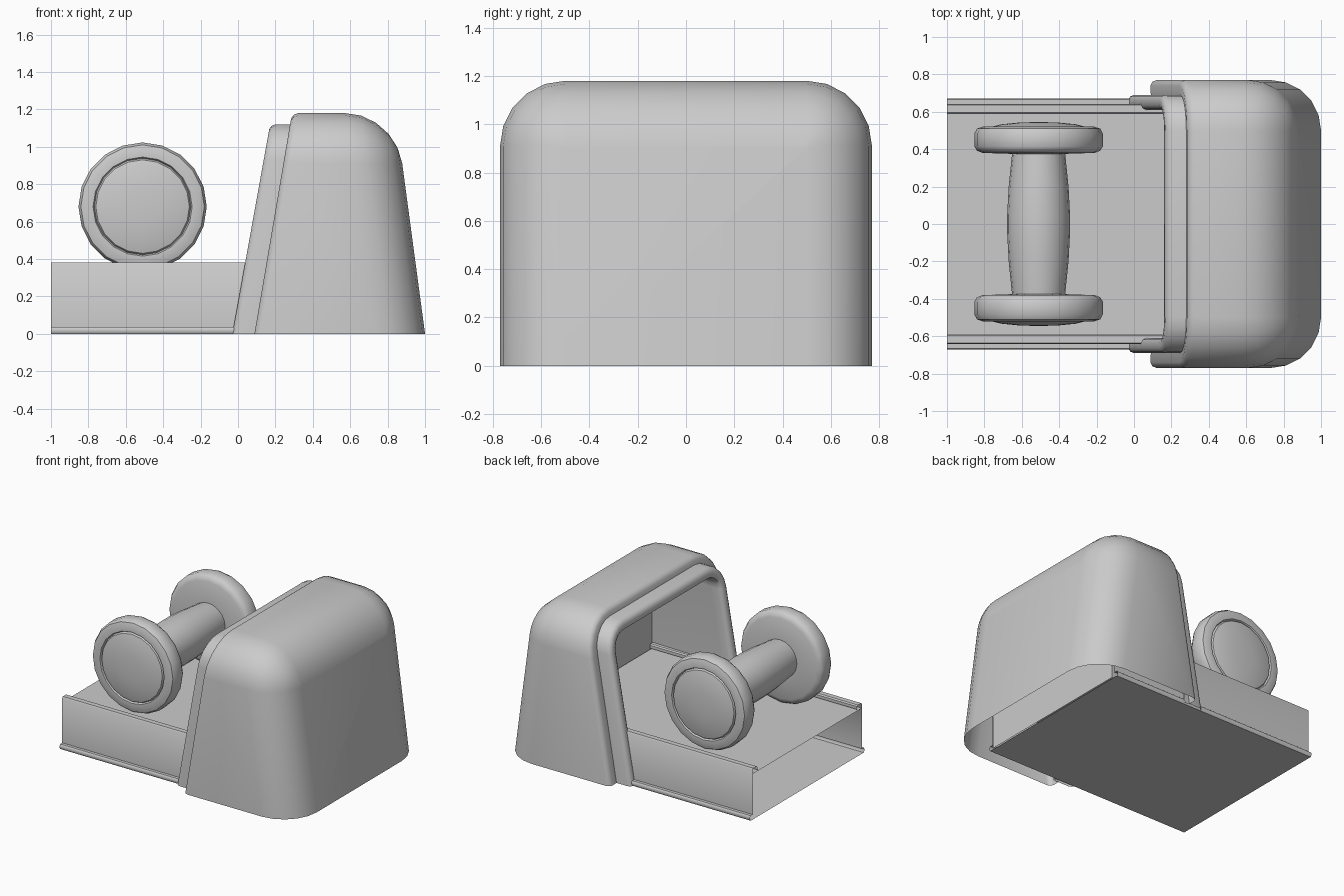
import bpy, bmesh
from math import sin, cos, pi, radians

if "Cube" in bpy.data.objects:
    bpy.data.objects.remove(bpy.data.objects["Cube"])


def finish(name, bm, angle=40):
    bmesh.ops.remove_doubles(bm, verts=bm.verts, dist=1e-5)
    bmesh.ops.recalc_face_normals(bm, faces=bm.faces)
    me = bpy.data.meshes.new(name)
    bm.to_mesh(me)
    bm.free()
    ob = bpy.data.objects.new(name, me)
    bpy.context.collection.objects.link(ob)
    bpy.ops.object.select_all(action='DESELECT')
    ob.select_set(True)
    bpy.context.view_layer.objects.active = ob
    bpy.ops.object.shade_smooth_by_angle(angle=radians(angle))
    return ob


def arch(hw, top, r, n=5):
    """Upside-down U in y and z with rounded shoulders."""
    half = [(hw - r + r * cos(a), top - r + r * sin(a))
            for a in (i * pi / 2 / n for i in range(n + 1))]
    half = [(hw, 0)] + half
    return half + [(-y, z) for y, z in reversed(half)]


def loft(name, rings, cap):
    """Each ring: half width, top, shoulder radius, x at floor, x slope."""
    bm = bmesh.new()
    rows = [[bm.verts.new((x0 + k * z, y, z)) for y, z in arch(hw, top, r)]
            for hw, top, r, x0, k in rings]
    for a, b in zip(rows, rows[1:]):
        for i in range(len(a) - 1):
            bm.faces.new((a[i], a[i + 1], b[i + 1], b[i]))
    if cap:
        bm.faces.new(rows[-1])
    return finish(name, bm)


# Hood: rolled front lip, straight sides, rounded leaning back
W, T, R = 0.77, 1.18, 0.27
hood = [(W - i, T - i, R - i, x, 0.17)
        for i, x in ((0.09, 0.13), (0.085, 0.09), (0.03, 0.088), (0.01, 0.098), (0, 0.12))]
for i in range(6):
    a = i * pi / 2 / 5
    d = R * (1 - cos(a))
    hood.append((W - d, T - d, max(R - d, 0.01), 1 - R + R * sin(a), -0.134))
loft("hood", hood, True)

# Inner frame with a closed liner behind its opening
frame = [(0.69 - i, 1.12 - i, 0.19 - i, x, 0.18)
         for i, x in ((0, 0.13), (0, 0.0), (0.008, -0.02), (0.025, -0.03),
                      (0.055, -0.03), (0.072, -0.02), (0.08, 0.0), (0.08, 0.06))]
frame.append((0.625, 1.05, 0.06, 0.72, 0))
loft("inner_frame", frame, True)


def extrude_x(name, profile, x0, x1):
    bm = bmesh.new()
    rows = [[bm.verts.new((x, y, z)) for y, z in profile] for x in (x0, x1)]
    for i in range(len(profile) - 1):
        bm.faces.new((rows[0][i], rows[0][i + 1], rows[1][i + 1], rows[1][i]))
    return finish(name, bm)


# Tray: floor, flanged walls with inward lips, raised deck
wall = [(0.665, 0), (0.672, 0.01), (0.672, 0.028), (0.665, 0.037), (0.642, 0.037),
        (0.642, 0.37), (0.635, 0.38), (0.597, 0.38), (0.588, 0.372), (0.588, 0.35)]
tray = [(-y, z) for y, z in reversed(wall)] + wall
extrude_x("tray", tray, -1, 0.71)
extrude_x("deck", [(-0.642, 0.34), (0.642, 0.34)], -1, 0.71)

# Reel: barrel core and two dished end wheels, turned about the y axis
half = [(0.168, 0.05), (0.16, 0.2), (0.142, 0.375), (0.3, 0.38), (0.33, 0.392),
        (0.343, 0.415), (0.343, 0.485), (0.33, 0.51), (0.3, 0.52), (0.265, 0.52),
        (0.258, 0.505), (0.25, 0.52), (0.2, 0.533), (0.1, 0.543), (0, 0.545)]
profile = [(r, -y) for r, y in reversed(half)] + half
bm = bmesh.new()
vs = [bm.verts.new((-0.51 + r, y, 0.68)) for r, y in profile]
es = [bm.edges.new(p) for p in zip(vs, vs[1:])]
bmesh.ops.spin(bm, geom=vs + es, cent=(-0.51, 0, 0.68), axis=(0, 1, 0),
               angle=2 * pi, steps=20, use_merge=True)
finish("reel", bm)
